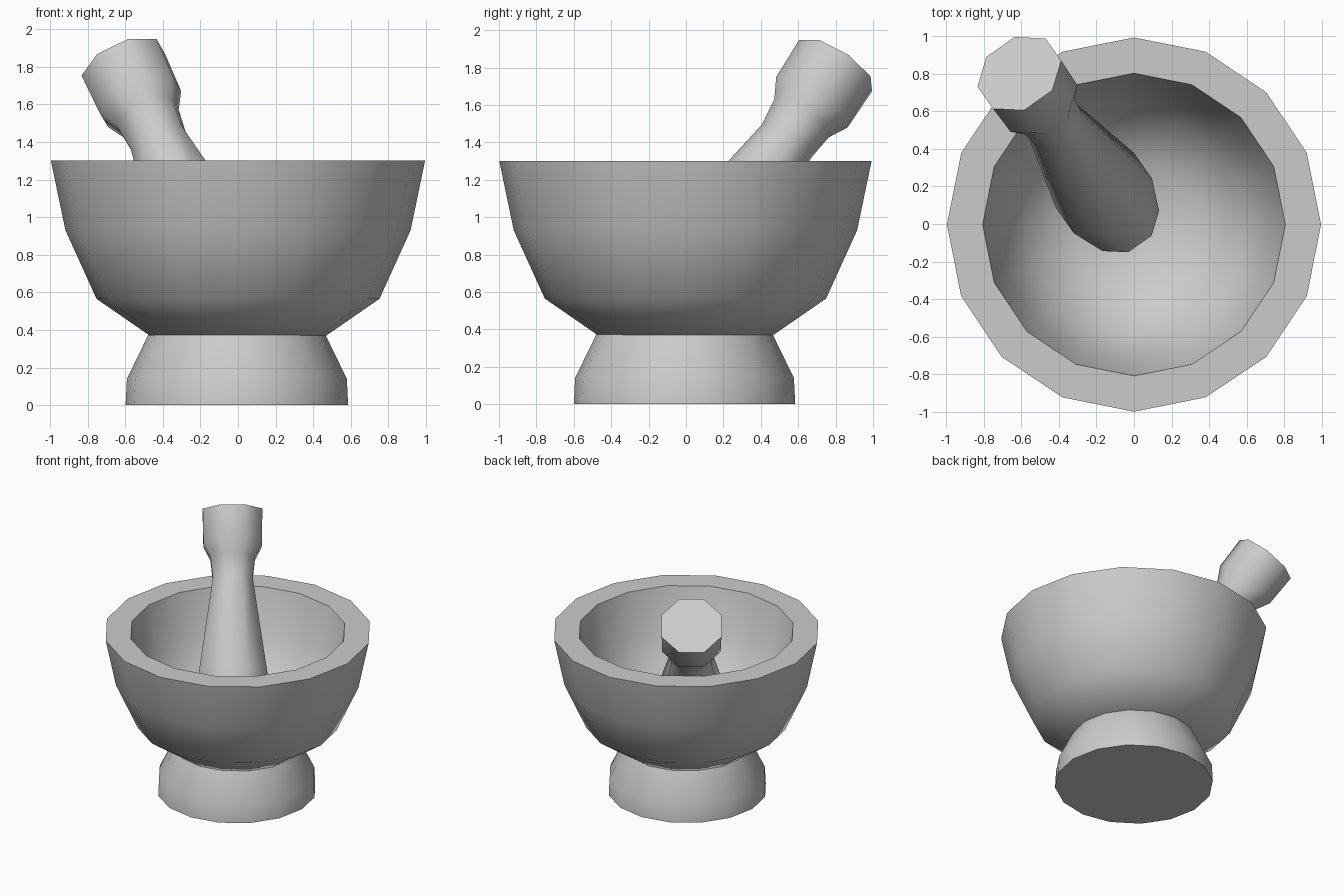
import bpy, bmesh, math
from mathutils import Matrix, Vector

if "Cube" in bpy.data.objects:
    bpy.data.objects.remove(bpy.data.objects["Cube"])


def lathe(name, profile, sides, turn=0.0, matrix=Matrix(), smooth=45):
    """Revolve (radius, height) points around local z; radius 0 closes an end."""
    bm = bmesh.new()
    rings = []
    for r, z in profile:
        if r == 0:
            rings.append([bm.verts.new((0, 0, z))] * sides)
        else:
            angles = [turn + 2 * math.pi * i / sides for i in range(sides)]
            rings.append([bm.verts.new((r * math.cos(a), r * math.sin(a), z)) for a in angles])
    for low, high in zip(rings, rings[1:]):
        for i in range(sides):
            j = (i + 1) % sides
            corners = list(dict.fromkeys([low[i], low[j], high[j], high[i]]))
            bm.faces.new(corners)
    bmesh.ops.transform(bm, matrix=matrix, verts=bm.verts)
    bmesh.ops.recalc_face_normals(bm, faces=bm.faces)
    mesh = bpy.data.meshes.new(name)
    bm.to_mesh(mesh)
    bm.free()
    obj = bpy.data.objects.new(name, mesh)
    bpy.context.collection.objects.link(obj)
    bpy.ops.object.select_all(action='DESELECT')
    obj.select_set(True)
    bpy.context.view_layer.objects.active = obj
    bpy.ops.object.shade_smooth_by_angle(angle=math.radians(smooth))
    return obj


# Foot of the mortar
lathe("mortar_foot", [(0, 0), (0.592, 0), (0.585, 0.14), (0.472, 0.372), (0, 0.372)], 16,
      matrix=Matrix.Translation((-0.006, -0.008, 0)))

# Bowl: outside wall, flat rim, hollow inside
lathe("mortar_bowl", [(0, 0.37), (0.47, 0.37), (0.752, 0.565), (0.918, 0.93), (0.995, 1.3),
                      (0.805, 1.3), (0.73, 0.97), (0.58, 0.67), (0.33, 0.50), (0, 0.47)], 16,
      matrix=Matrix.Translation((0, -0.003, 0)))

# Pestle: octagonal, leaning to the back left; heights run down from the knob's end
axis = Vector((-0.46, 0.65, 1)).normalized()
side = Vector((axis.y, -axis.x, 0)).normalized()
frame = Matrix((side, axis.cross(side), axis)).transposed().to_4x4()
frame.translation = (-0.61, 0.80, 1.81)
lathe("pestle", [(0, -1.57), (0.20, -1.55), (0.275, -1.25), (0.16, -0.52), (0.178, -0.36),
                 (0.235, -0.25), (0.24, 0), (0, 0)], 8,
      turn=math.pi / 8, matrix=frame, smooth=50)
